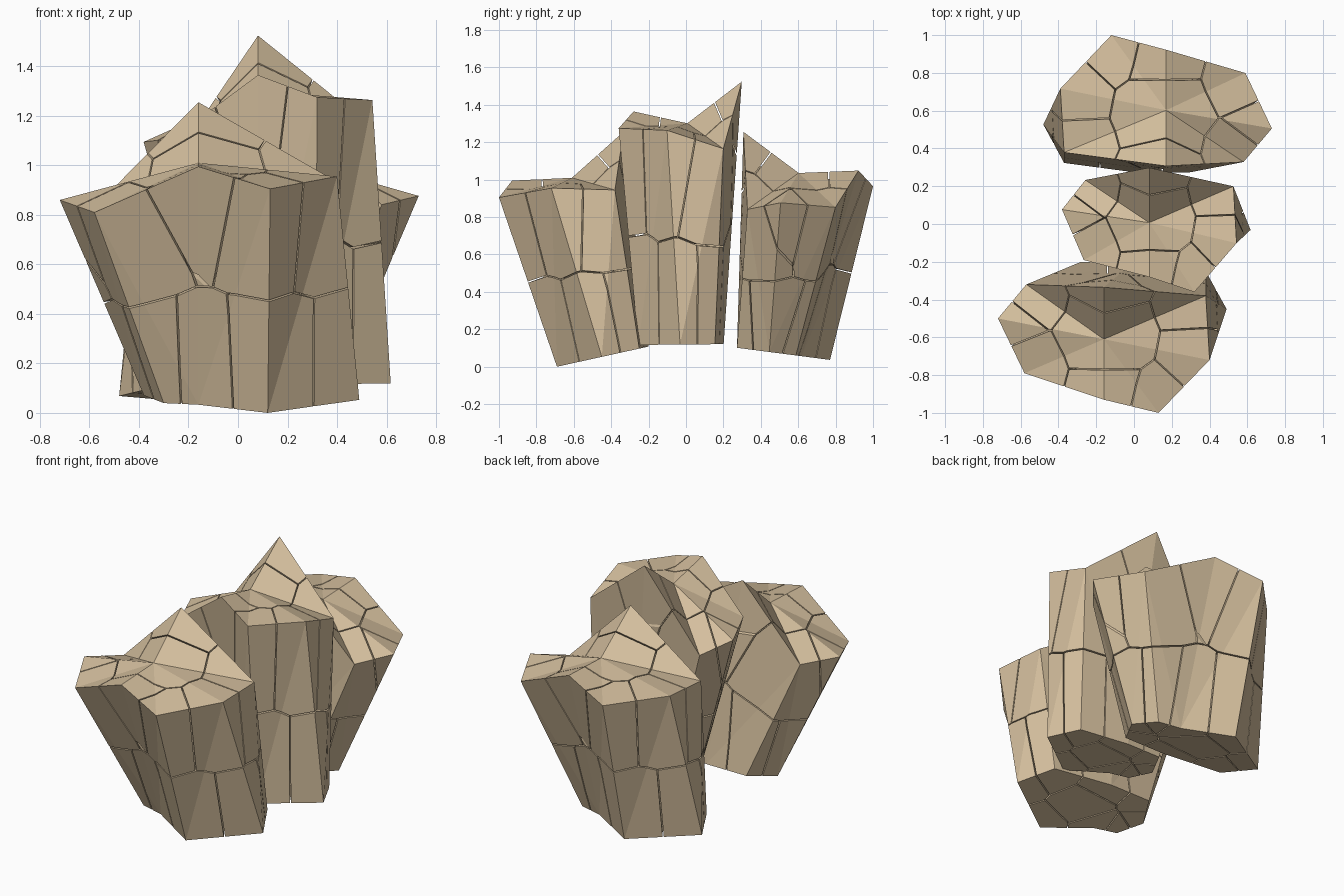
import bpy, bmesh
from math import radians
from mathutils import Vector, Matrix

if "Cube" in bpy.data.objects:
    bpy.data.objects.remove(bpy.data.objects["Cube"])

# Rim of the leaning rock, clockwise list of (x, y, z); the seventh point is the peak
TOP = [(-0.72, -0.50, 0.86), (-0.58, -0.79, 0.81), (-0.16, -0.93, 0.995), (0.13, -1.0, 0.905),
       (0.40, -0.72, 0.955), (0.38, -0.38, 0.945), (-0.16, -0.335, 1.255), (-0.57, -0.32, 0.84)]
# Footprint under the same rim points; height follows the tilted base
BASE = [(-0.38, -0.37), (-0.30, -0.51), (-0.16, -0.54), (0.12, -0.69),
        (0.49, -0.45), (0.38, -0.25), (0.0, -0.20), (-0.28, -0.20)]
TOP_MID = (-0.16, -0.61, 1.01)
BASE_MID = (0.02, -0.42)
GAP = 0.0035
N = len(TOP)


def on_base(p):
    return (p[0], p[1], 0.22 * (p[1] + 0.69))


points = [Vector(p) for p in TOP + [on_base(p) for p in BASE] + [TOP_MID, on_base(BASE_MID)]]


def solid_rock():
    bm = bmesh.new()
    v = [bm.verts.new(p) for p in points]
    for i in range(N):
        j = (i + 1) % N
        bm.faces.new((v[i], v[N + i], v[N + j], v[j]))
        bm.faces.new((v[2 * N], v[i], v[j]))
        bm.faces.new((v[2 * N + 1], v[N + j], v[N + i]))
    bmesh.ops.triangulate(bm, faces=bm.faces[:])
    bmesh.ops.recalc_face_normals(bm, faces=bm.faces[:])
    return bm


# Crack the rock into one block around each corner, with thin gaps between
def cracked_rock():
    mesh = bpy.data.meshes.new("cracked_rock")
    out = bmesh.new()
    for seed in points:
        bm = solid_rock()
        for other in points:
            if other is seed:
                continue
            normal = (other - seed).normalized()
            bmesh.ops.bisect_plane(bm, geom=bm.verts[:] + bm.edges[:] + bm.faces[:], dist=1e-6,
                                   plane_co=(seed + other) / 2 - normal * GAP,
                                   plane_no=normal, clear_outer=True)
            rim = [e for e in bm.edges if e.is_boundary]
            if rim:
                bmesh.ops.holes_fill(bm, edges=rim, sides=0)
        bmesh.ops.dissolve_limit(bm, angle_limit=radians(1), verts=bm.verts[:], edges=bm.edges[:])
        bmesh.ops.recalc_face_normals(bm, faces=bm.faces[:])
        piece = bpy.data.meshes.new("piece")
        bm.to_mesh(piece)
        bm.free()
        out.from_mesh(piece)
        bpy.data.meshes.remove(piece)
    out.to_mesh(mesh)
    out.free()
    return mesh


stone = bpy.data.materials.new("sandstone")
stone.diffuse_color = (0.66, 0.52, 0.34, 1)
stone.use_nodes = True
stone.node_tree.nodes["Principled BSDF"].inputs["Base Color"].default_value = stone.diffuse_color
source = cracked_rock()
source.materials.append(stone)
PIVOT = Matrix.Translation(-Vector(TOP[3]))


# Place a copy so that its fourth rim corner lands on the given spot
def place(name, corner, tilt=0, turn=0, scale=(1, 1, 1)):
    mesh = source.copy()
    mesh.name = name
    mesh.transform(Matrix.Translation(corner) @ Matrix.Rotation(radians(turn), 4, 'Z')
                   @ Matrix.Diagonal((*scale, 1)) @ Matrix.Rotation(radians(-tilt), 4, 'X') @ PIVOT)
    obj = bpy.data.objects.new(name, mesh)
    bpy.context.collection.objects.link(obj)


place("front_rock", TOP[3])
place("middle_rock", (0.32, -0.36, 1.275), tilt=12, scale=(0.825, 0.91, 1.22))
place("back_rock", (-0.12, 1.0, 0.965), tilt=5, turn=180)
bpy.data.meshes.remove(source)
